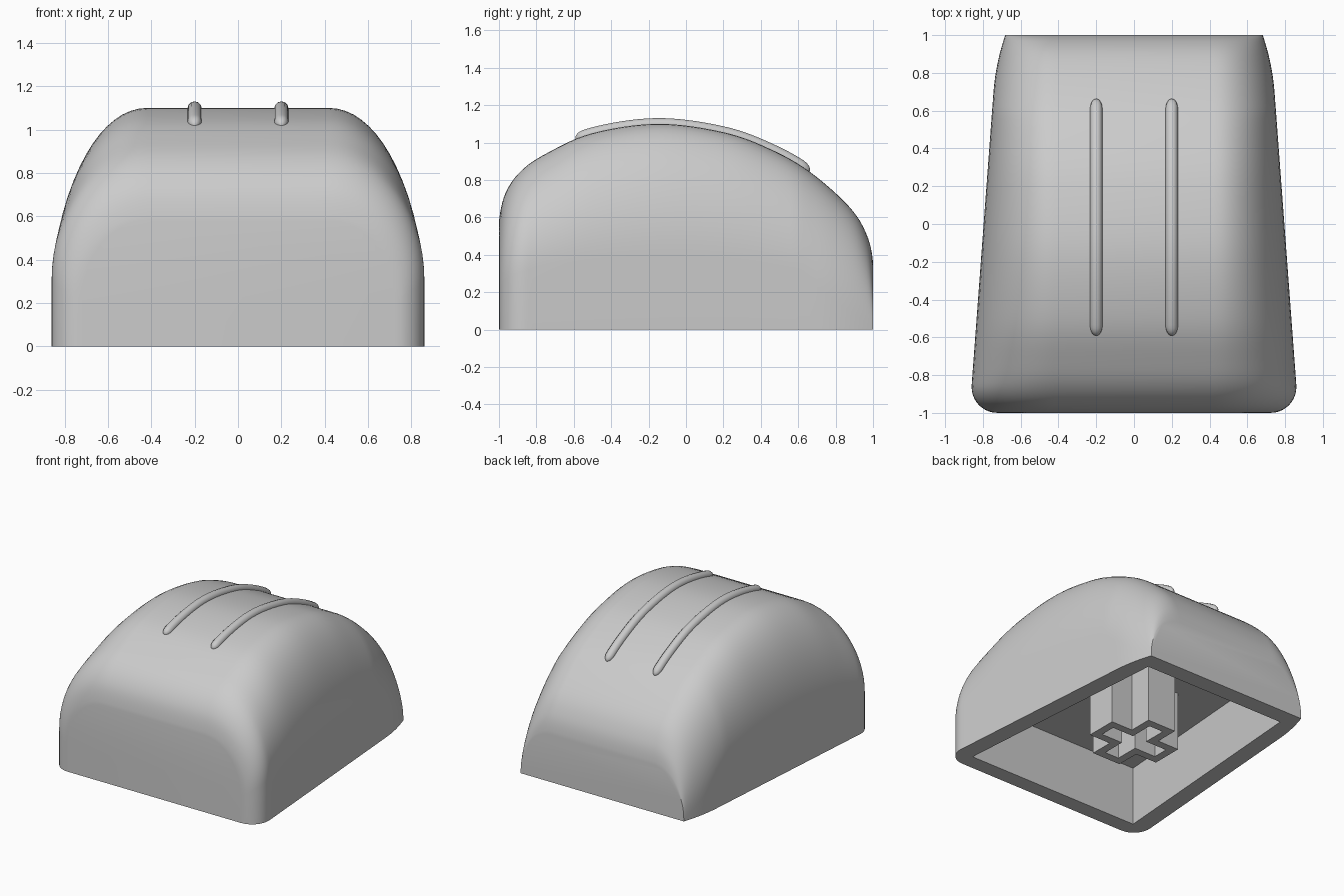
import bpy, bmesh, math

cube = bpy.data.objects.get("Cube")
if cube:
    bpy.data.objects.remove(cube, do_unlink=True)

gray = bpy.data.materials.new("light_gray")
gray.use_nodes = True
gray.diffuse_color = (0.6, 0.6, 0.6, 1)
gray.node_tree.nodes["Principled BSDF"].inputs["Base Color"].default_value = (0.6, 0.6, 0.6, 1)


def finish(name, bm):
    bmesh.ops.recalc_face_normals(bm, faces=bm.faces)
    mesh = bpy.data.meshes.new(name)
    bm.to_mesh(mesh)
    bm.free()
    mesh.materials.append(gray)
    obj = bpy.data.objects.new(name, mesh)
    bpy.context.collection.objects.link(obj)
    return obj


def activate(obj):
    bpy.ops.object.select_all(action='DESELECT')
    obj.select_set(True)
    bpy.context.view_layer.objects.active = obj


def prism(name, outline, z0, z1):
    bm = bmesh.new()
    low = [bm.verts.new((x, y, z0)) for x, y in outline]
    high = [bm.verts.new((x, y, z1)) for x, y in outline]
    bm.faces.new(low)
    bm.faces.new(high)
    for i in range(len(low)):
        j = (i + 1) % len(low)
        bm.faces.new((low[i], low[j], high[j], high[i]))
    return finish(name, bm)


def cut(obj, cutter):
    mod = obj.modifiers.new("cut", 'BOOLEAN')
    mod.operation = 'DIFFERENCE'
    mod.solver = 'EXACT'
    mod.object = cutter
    activate(obj)
    bpy.ops.object.modifier_apply(modifier=mod.name)
    bpy.data.objects.remove(cutter, do_unlink=True)


# Ridge line of the body along its length, as (y, height)
ridge = [(-1, .45), (-1, .58), (-.965, .73), (-.88, .85), (-.74, .945), (-.5, 1.05),
         (-.15, 1.1), (.2, 1.055), (.45, .965), (.66, .845), (.87, .66),
         (.965, .51), (1, .36), (1, .2)]


def spline(pts, steps):
    out = []
    for a, b, c, d in zip(pts, pts[1:], pts[2:], pts[3:]):
        for s in range(steps):
            t = s / steps
            out.append([0.5 * (2 * q + (r - p) * t + (2 * p - 5 * q + 4 * r - e) * t * t
                               + (3 * q - p - 3 * r + e) * t ** 3)
                        for p, q, r, e in zip(a, b, c, d)])
    out.append(list(pts[-2]))
    return [(max(-1, min(1, y)), z) for y, z in out]


stations = spline(ridge, 6)


def height(y):
    for (y0, z0), (y1, z1) in zip(stations, stations[1:]):
        if y0 <= y <= y1 and y1 > y0:
            return z0 + (z1 - z0) * (y - y0) / (y1 - y0)
    return stations[-1][1]


def half_width(y):
    w = 0.796 - 0.0745 * y
    if y < -0.85:
        t = min(1, (-0.85 - y) / 0.15)
        w -= 0.15 * (1 - math.sqrt(1 - t * t))
    if y > 0.7:
        w -= 0.04 * ((y - 0.7) / 0.3) ** 2
    return w


# Domed body: tapered sections with elliptical shoulders
FLAT, STEPS = 0.42, 16
bm = bmesh.new()
rings = []
for y, h in stations:
    a = half_width(y) - FLAT
    b = h * (0.64 + 0.3 * max(0, (y - 0.6) / 0.4))
    side = [(FLAT + a, 0)]
    for i in range(STEPS + 1):
        ang = math.pi / 2 * i / STEPS
        side.append((FLAT + a * math.cos(ang), h - b + b * math.sin(ang)))
    section = side + [(-x, z) for x, z in reversed(side)]
    rings.append([bm.verts.new((x, y, z)) for x, z in section])
for r0, r1 in zip(rings, rings[1:]):
    for i in range(len(r0)):
        j = (i + 1) % len(r0)
        bm.faces.new((r0[i], r0[j], r1[j], r1[i]))
bm.faces.new(rings[0])
bm.faces.new(rings[-1])
body = finish("body_shell", bm)

# Hollow underside
cut(body, prism("cavity_cutter", [(-.73, -.88), (.73, -.88), (.6, .87), (-.6, .87)], -0.2, 0.45))
activate(body)
bpy.ops.object.shade_smooth_by_angle(angle=math.radians(30))


# Hollow cross-shaped post under the ceiling
def cross(l, w):
    quarter = [(l, -w), (l, w), (w, w)]
    pts = []
    for _ in range(4):
        pts += quarter
        quarter = [(-y, x) for x, y in quarter]
    return pts


post = prism("cross_post", cross(0.3, 0.12), 0, 0.46)
cut(post, prism("post_cutter", cross(0.24, 0.06), -0.1, 0.45))

# Two rounded ribs following the roof
R, START, END, N = 0.033, -0.59, 0.66, 48
for name, x in (("right_rib", -0.2), ("left_rib", 0.2)):
    curve = bpy.data.curves.new(name, 'CURVE')
    curve.dimensions = '3D'
    curve.bevel_depth = R
    curve.bevel_resolution = 4
    curve.use_fill_caps = True
    line = curve.splines.new('POLY')
    line.points.add(N)
    for i, p in enumerate(line.points):
        y = (START + END) / 2 - (END - START) / 2 * math.cos(math.pi * i / N)
        p.co = (x, y, height(y) - 0.002, 1)
        d = min(1, min(y - START, END - y) / 0.05)
        p.radius = max(0.05, math.sqrt(max(0, 1 - (1 - d) ** 2)))
    rib = bpy.data.objects.new(name, curve)
    bpy.context.collection.objects.link(rib)
    curve.materials.append(gray)
    activate(rib)
    bpy.ops.object.convert(target='MESH')
    bpy.ops.object.shade_smooth_by_angle(angle=math.radians(40))
